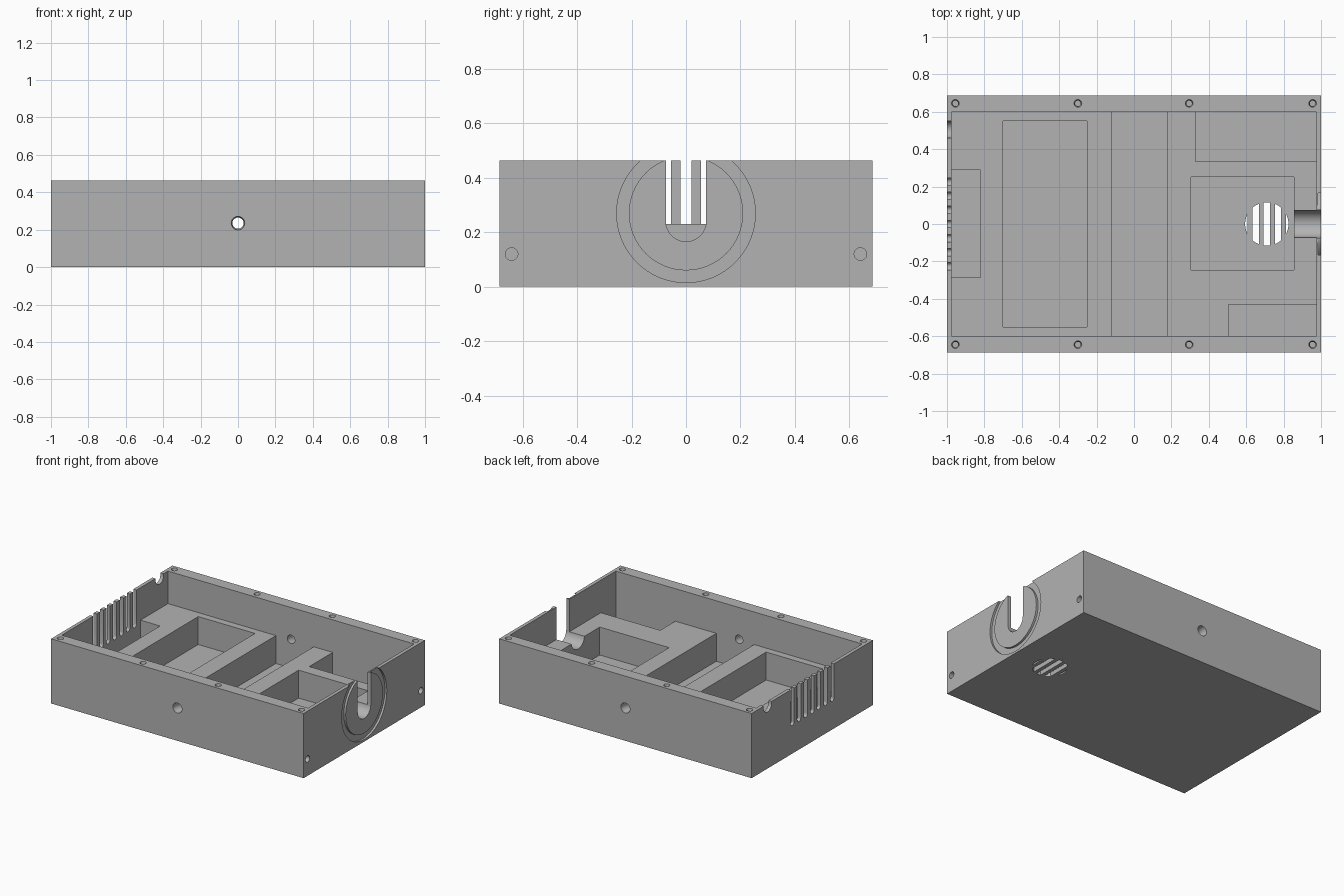
import bpy, bmesh
from math import sin, cos, pi
from mathutils import Vector

if "Cube" in bpy.data.objects:
    bpy.data.objects.remove(bpy.data.objects["Cube"])

TOP, SHELF, FLOOR = 0.463, 0.23, 0.03
HALF_Y = 0.686

grey = bpy.data.materials.new("matte grey")
grey.use_nodes = True
colour = (0.45, 0.45, 0.45, 1)
grey.diffuse_color = colour
grey.node_tree.nodes["Principled BSDF"].inputs["Base Color"].default_value = colour


def rect(u0, u1, v0, v1):
    return [(u0, v0), (u1, v0), (u1, v1), (u0, v1)]


def circle(u, v, r, n=32):
    return [(u + r * cos(2 * pi * i / n), v + r * sin(2 * pi * i / n)) for i in range(n)]


def u_shape(u, v, r, top, n=16):
    """Open slot with a round bottom centred on (u, v)."""
    arc = [(u - r * cos(pi * i / n), v - r * sin(pi * i / n)) for i in range(n + 1)]
    return arc + [(u + r, top), (u - r, top)]


def prism(name, profile, axis, lo, hi, taper=1.0):
    """Extrude a 2D profile along x (y,z), y (x,z) or z (x,y)."""
    place = {"x": lambda u, v, w: (w, u, v),
             "y": lambda u, v, w: (u, w, v),
             "z": lambda u, v, w: (u, v, w)}[axis]
    cu = sum(p[0] for p in profile) / len(profile)
    cv = sum(p[1] for p in profile) / len(profile)
    bm = bmesh.new()
    a = [bm.verts.new(Vector(place(u, v, lo))) for u, v in profile]
    b = [bm.verts.new(Vector(place(cu + (u - cu) * taper, cv + (v - cv) * taper, hi)))
         for u, v in profile]
    bm.faces.new(a)
    bm.faces.new(b)
    for i in range(len(a)):
        j = (i + 1) % len(a)
        bm.faces.new((a[i], a[j], b[j], b[i]))
    bmesh.ops.recalc_face_normals(bm, faces=bm.faces)
    mesh = bpy.data.meshes.new(name)
    bm.to_mesh(mesh)
    bm.free()
    obj = bpy.data.objects.new(name, mesh)
    bpy.context.collection.objects.link(obj)
    mesh.materials.append(grey)
    return obj


def combine(target, tool, operation="DIFFERENCE"):
    mod = target.modifiers.new("cut", "BOOLEAN")
    mod.operation, mod.solver, mod.object = operation, "EXACT", tool
    bpy.context.view_layer.objects.active = target
    bpy.ops.object.modifier_apply(modifier=mod.name)
    bpy.data.objects.remove(tool)


def cut(*args, **kw):
    combine(case, prism("cutter", *args, **kw))


# Outer case and main cavity above the shelf
case = prism("enclosure_base", rect(-1, 1, -HALF_Y, HALF_Y), "z", 0, TOP)
cut(rect(-0.975, 0.975, -0.6, 0.6), "z", SHELF, 0.6)

# Pockets sunk into the shelf
for area in [(-0.12, 0.18, -0.6, 0.6), (-0.7, -0.25, -0.55, 0.55),
             (0.305, 0.855, -0.245, 0.25), (0.33, 0.975, 0.335, 0.6),
             (0.505, 0.975, -0.6, -0.43), (-0.975, -0.82, -0.285, 0.29)]:
    cut(rect(*area), "z", FLOOR, 0.3)

# Round groove and cable slot in the end wall
ring = prism("ring_cutter", circle(0, 0.27, 0.255, 64), "x", 0.985, 1.1)
combine(ring, prism("ring_core", circle(0, 0.27, 0.21, 64), "x", 0.9, 1.2))
combine(case, ring)
cut(u_shape(0, 0.24, 0.074, 0.6), "x", 0.83, 1.1)

# Vent slots and small cable notch in the opposite wall
for i in range(-3, 4):
    cut(u_shape(i * 0.075, 0.22, 0.02, 0.6, 8), "x", -1.1, -0.96)
cut(u_shape(0.505, 0.45, 0.045, 0.6), "x", -1.1, -0.96)

# Countersunk holes through the long walls
for s in (-1, 1):
    cut(circle(0, 0.235, 0.03), "y", s * 0.55, s * 0.75)
    cut(circle(0, 0.235, 0.038), "y", s * 0.7, s * 0.64, taper=0.79)
    cut(circle(s * 0.641, 0.12, 0.023, 24), "x", 1.1, 0.9)

# Screw holes along the rims
for x in (-0.955, -0.3, 0.295, 0.955):
    for s in (-1, 1):
        cut(circle(x, s * 0.645, 0.025, 24), "z", 0.48, 0.44, taper=0.6)
        cut(circle(x, s * 0.645, 0.015, 24), "z", 0.5, 0.36)

# Round grille in the floor
for i in range(-2, 3):
    x = 0.71 + i * 0.06
    slot = prism("grille_slot", rect(x - 0.017, x + 0.017, -0.2, 0.2), "z", -0.1, 0.1)
    combine(slot, prism("grille_disc", circle(0.71, 0, 0.116, 40), "z", -0.2, 0.2), "INTERSECT")
    combine(case, slot)

bpy.ops.object.select_all(action="DESELECT")
case.select_set(True)
bpy.context.view_layer.objects.active = case
bpy.ops.object.shade_smooth_by_angle(angle=0.5)
